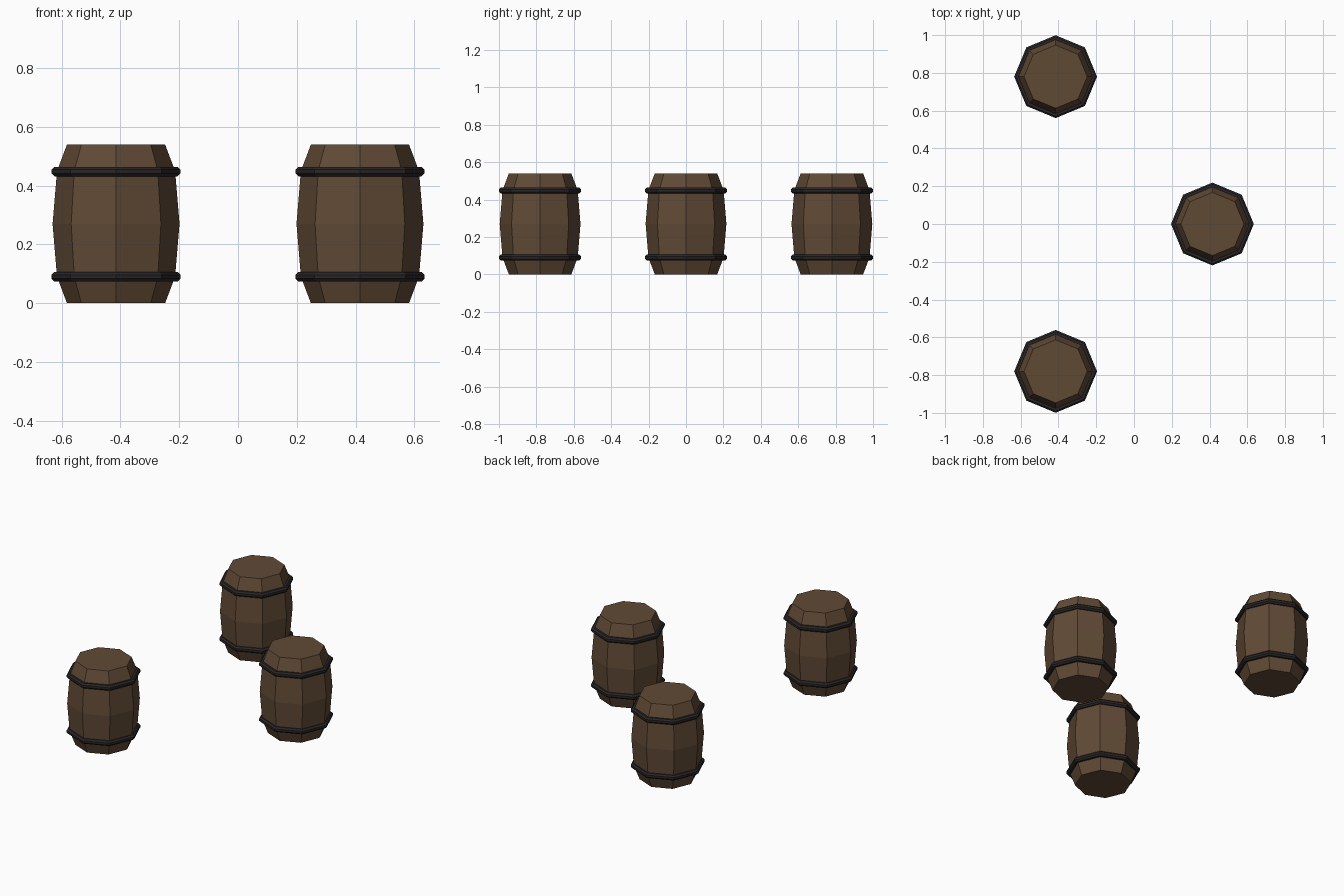
import bpy
import bmesh
from math import cos, sin, pi

SIDES = 8

cube = bpy.data.objects.get("Cube")
if cube:
    bpy.data.objects.remove(cube, do_unlink=True)


def make_material(name, color):
    mat = bpy.data.materials.new(name)
    mat.use_nodes = True
    mat.diffuse_color = color
    bsdf = next(n for n in mat.node_tree.nodes if n.type == 'BSDF_PRINCIPLED')
    bsdf.inputs["Base Color"].default_value = color
    bsdf.inputs["Roughness"].default_value = 0.8
    return mat


def lathe(name, profile, mat, location, closed=False):
    """Revolve a (radius, height) profile around z; cap it or close it as a ring."""
    bm = bmesh.new()
    loops = [[bm.verts.new((r * cos(2 * pi * i / SIDES), r * sin(2 * pi * i / SIDES), z))
              for i in range(SIDES)] for r, z in profile]
    pairs = list(zip(loops, loops[1:]))
    if closed:
        pairs.append((loops[-1], loops[0]))
    else:
        bm.faces.new(loops[0])
        bm.faces.new(loops[-1])
    for low, high in pairs:
        for i in range(SIDES):
            j = (i + 1) % SIDES
            bm.faces.new((low[i], low[j], high[j], high[i]))
    bmesh.ops.recalc_face_normals(bm, faces=bm.faces)
    mesh = bpy.data.meshes.new(name)
    bm.to_mesh(mesh)
    bm.free()
    mesh.materials.append(mat)
    obj = bpy.data.objects.new(name, mesh)
    obj.location = location
    bpy.context.collection.objects.link(obj)
    return obj


wood = make_material("brown wood", (0.118, 0.068, 0.036, 1))
iron = make_material("dark iron", (0.023, 0.019, 0.020, 1))

# Bulging body and octagonal hoop section
body = [(0.167, 0), (0.201, 0.09), (0.216, 0.27), (0.201, 0.45), (0.167, 0.54)]
hoop = [(0.203 + 0.0175 * cos(pi / 8 + pi * k / 4), 0.0175 * sin(pi / 8 + pi * k / 4))
        for k in range(8)]

# Three barrels, each with a lower and an upper hoop
spots = {"front": (-0.415, -0.78), "middle": (0.415, 0), "back": (-0.415, 0.78)}
for place, (x, y) in spots.items():
    lathe(f"{place}_barrel_body", body, wood, (x, y, 0))
    for level, z in (("lower", 0.09), ("upper", 0.448)):
        lathe(f"{place}_barrel_{level}_hoop", hoop, iron, (x, y, z), closed=True)
